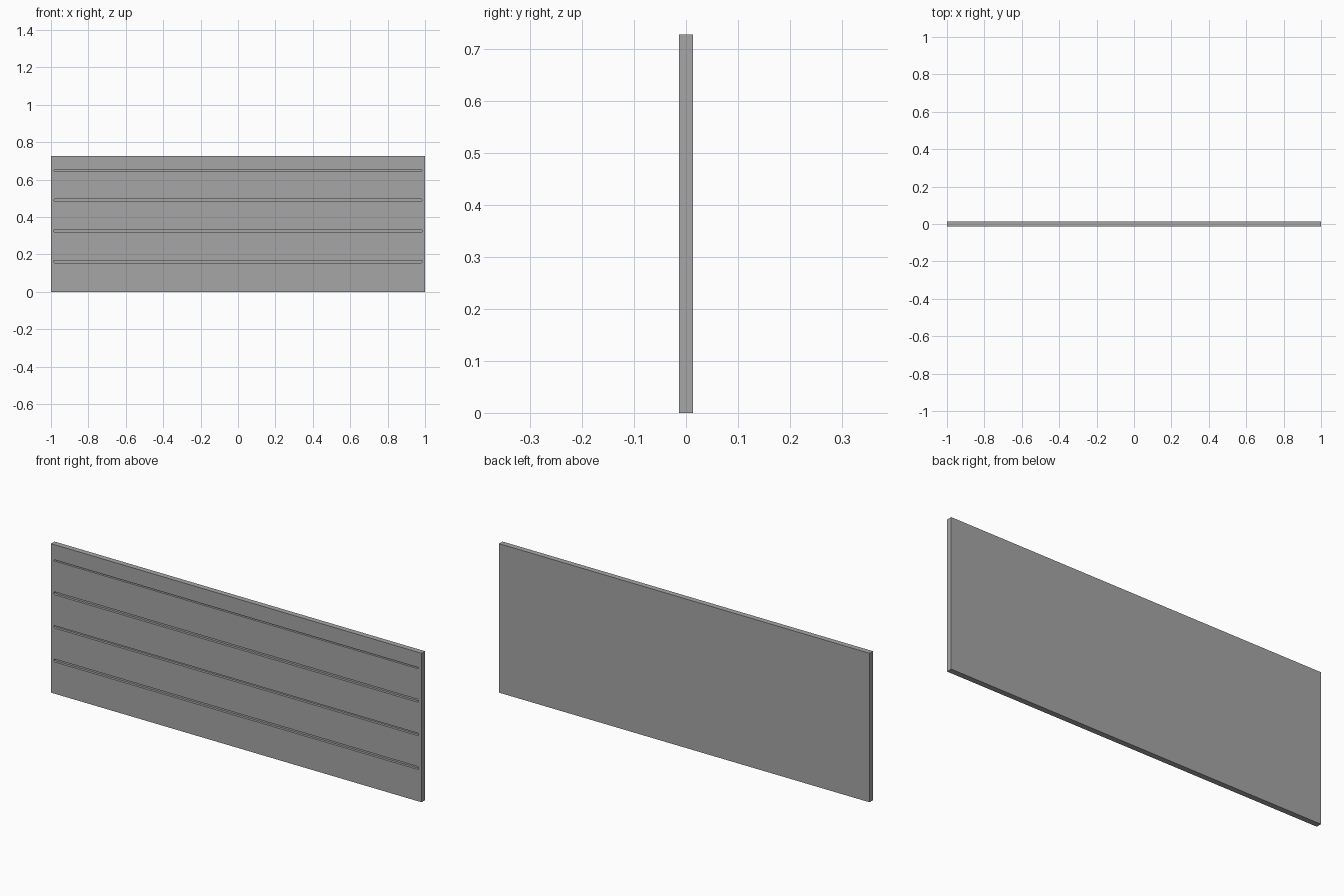
import bpy, bmesh, math

if "Cube" in bpy.data.objects:
    bpy.data.objects.remove(bpy.data.objects["Cube"])

W, T, H = 2.0, 0.027, 0.727

grey = bpy.data.materials.new("mid grey")
grey.diffuse_color = (0.38, 0.38, 0.38, 1)
grey.use_nodes = True
grey.node_tree.nodes["Principled BSDF"].inputs["Base Color"].default_value = grey.diffuse_color


def make_object(name, bm):
    bmesh.ops.recalc_face_normals(bm, faces=bm.faces)
    mesh = bpy.data.meshes.new(name)
    bm.to_mesh(mesh)
    bm.free()
    mesh.materials.append(grey)
    obj = bpy.data.objects.new(name, mesh)
    bpy.context.collection.objects.link(obj)
    return obj


def slot_cutter(name, z, height, depth, half_len=0.985, steps=6):
    """Round-ended bar that mills a slot into the front face."""
    bm = bmesh.new()
    r = height / 2
    ring = []
    for side in (1, -1):
        for i in range(steps + 1):
            a = -math.pi / 2 + math.pi * i / steps
            ring.append(bm.verts.new((side * (half_len - r + r * math.cos(a)),
                                      -T / 2 - 0.02, z + side * r * math.sin(a))))
    face = bm.faces.new(ring)
    out = bmesh.ops.extrude_face_region(bm, geom=[face])
    moved = [v for v in out["geom"] if isinstance(v, bmesh.types.BMVert)]
    bmesh.ops.translate(bm, verts=moved, vec=(0, 0.02 + depth, 0))
    obj = make_object(name, bm)
    obj.hide_render = True
    return obj


# Flat board
bm = bmesh.new()
bmesh.ops.create_cube(bm, size=1)
bmesh.ops.scale(bm, verts=bm.verts, vec=(W, T, H))
bmesh.ops.translate(bm, verts=bm.verts, vec=(0, 0, H / 2))
board = make_object("slotted_board", bm)

# Three wide slots and one narrow, deeper slot near the top
slots = [(0.162, 0.014, 0.012), (0.326, 0.012, 0.012),
         (0.490, 0.014, 0.012), (0.650, 0.006, 0.025)]
cutters = []
for i, (z, height, depth) in enumerate(slots):
    cutter = slot_cutter(f"slot_cutter_{i}", z, height, depth)
    cutters.append(cutter)
    mod = board.modifiers.new(f"slot_{i}", 'BOOLEAN')
    mod.operation = 'DIFFERENCE'
    mod.solver = 'EXACT'
    mod.object = cutter

# Apply the cuts and remove the helpers
bpy.context.view_layer.objects.active = board
board.select_set(True)
for mod in list(board.modifiers):
    bpy.ops.object.modifier_apply(modifier=mod.name)
for cutter in cutters:
    bpy.data.objects.remove(cutter)
